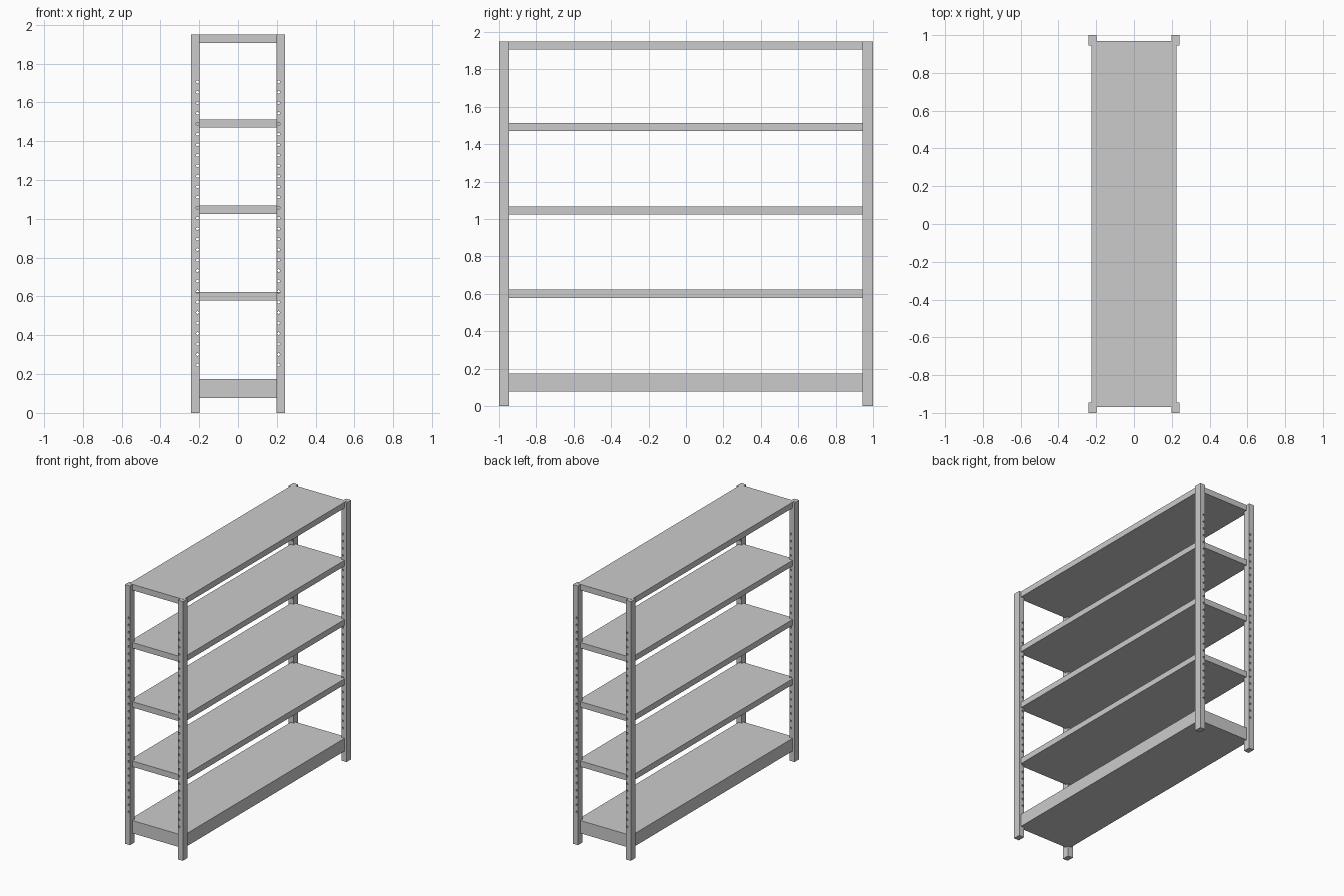
import bpy, bmesh
from math import pi
from mathutils import Matrix, Vector

if "Cube" in bpy.data.objects:
    bpy.data.objects.remove(bpy.data.objects["Cube"])

POST_X, POST_Y = 0.22, 0.9725      # post centres
POST_W, POST_D, POST_H = 0.042, 0.055, 1.949
HOLES, HOLE_Z0, HOLE_Z1 = 28, 0.247, 1.706


def make_object(name, bm):
    mesh = bpy.data.meshes.new(name)
    bm.to_mesh(mesh)
    bm.free()
    obj = bpy.data.objects.new(name, mesh)
    bpy.context.collection.objects.link(obj)
    return obj


def box(name, centre, size):
    bm = bmesh.new()
    bmesh.ops.create_cube(bm, size=1)
    bmesh.ops.scale(bm, vec=size, verts=bm.verts)
    bmesh.ops.translate(bm, vec=centre, verts=bm.verts)
    return make_object(name, bm)


def hole_cutter(name, x, y):
    # column of small round pins running front to back
    bm = bmesh.new()
    for i in range(HOLES):
        z = HOLE_Z0 + (HOLE_Z1 - HOLE_Z0) * i / (HOLES - 1)
        bmesh.ops.create_cone(
            bm, cap_ends=True, segments=10, radius1=0.0075, radius2=0.0075, depth=0.1,
            matrix=Matrix.Translation((x, y, z)) @ Matrix.Rotation(pi / 2, 4, 'X'))
    return make_object(name, bm)


# four corner posts, perforated along their inner edge
for sy, end in ((-1, "front"), (1, "back")):
    for sx, side in ((-1, "left"), (1, "right")):
        post = box(f"{end}_{side}_post",
                   Vector((sx * POST_X, sy * POST_Y, POST_H / 2)),
                   Vector((POST_W, POST_D, POST_H)))
        cutter = hole_cutter(f"{end}_{side}_hole_cutter", sx * 0.209, sy * POST_Y)
        mod = post.modifiers.new("holes", 'BOOLEAN')
        mod.operation = 'DIFFERENCE'
        mod.solver = 'EXACT'
        mod.object = cutter
        bpy.context.view_layer.objects.active = post
        bpy.ops.object.modifier_apply(modifier=mod.name)
        bpy.data.objects.remove(cutter)

# shelves: underside and top heights; the lowest is a deep base
for name, z0, z1 in (("base_shelf", 0.078, 0.174),
                     ("lower_shelf", 0.578, 0.622),
                     ("middle_shelf", 1.024, 1.068),
                     ("upper_shelf", 1.470, 1.513),
                     ("top_shelf", 1.906, 1.950)):
    box(name, Vector((0, 0, (z0 + z1) / 2)), Vector((0.45, 1.94, z1 - z0)))
